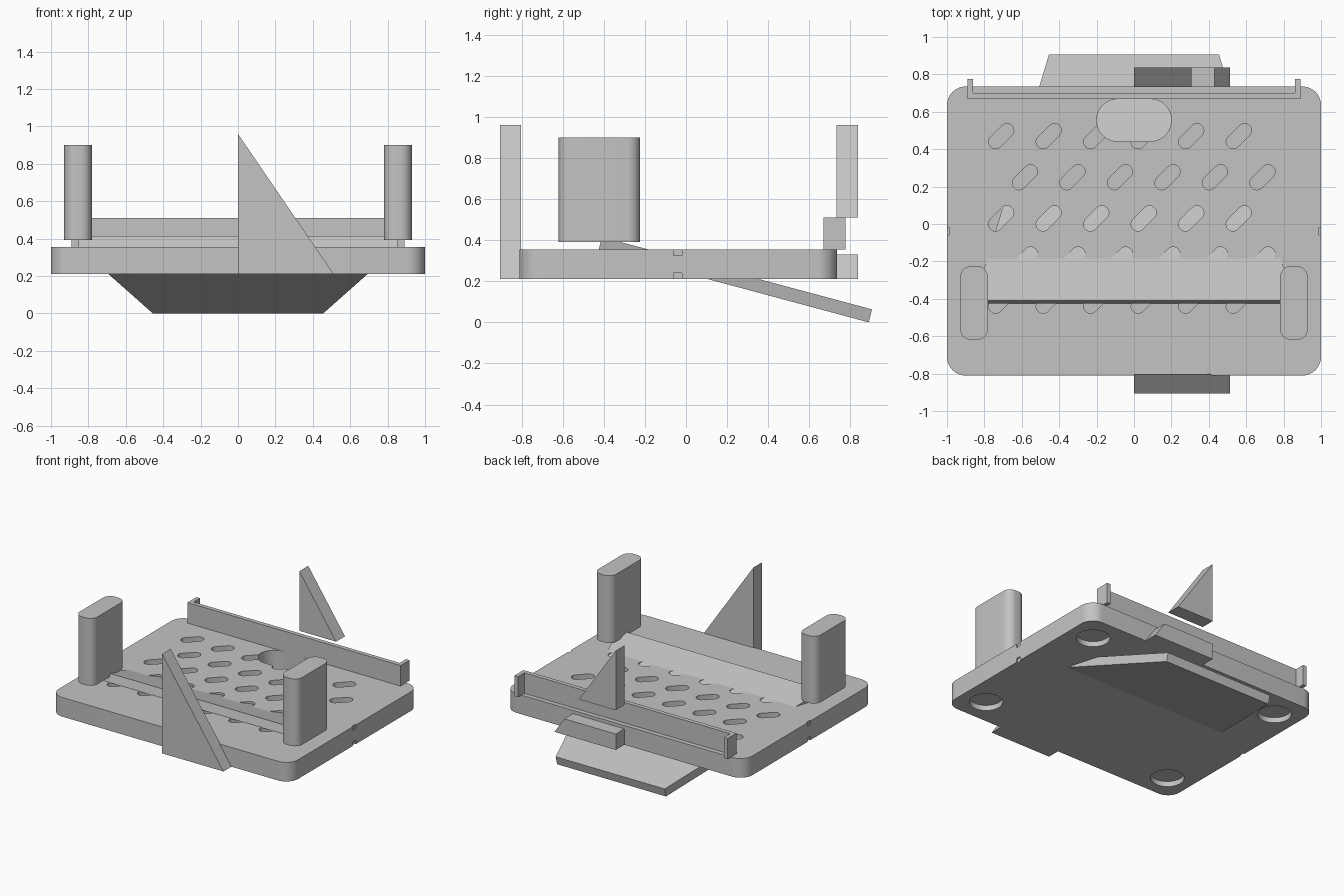
import bpy, bmesh, math
from mathutils import Matrix, Vector

cube = bpy.data.objects.get("Cube")
if cube:
    bpy.data.objects.remove(cube, do_unlink=True)

grey = bpy.data.materials.new("plain grey")
grey.use_nodes = True
COLOUR = (0.55, 0.55, 0.55, 1)
grey.diffuse_color = COLOUR
grey.node_tree.nodes["Principled BSDF"].inputs["Base Color"].default_value = COLOUR


def rounded(cx, cy, hx, hy, r, steps=10, turn=0):
    """Outline of a rounded rectangle."""
    rot = Matrix.Rotation(turn, 2)
    pts = []
    for q, (sx, sy) in enumerate([(1, 1), (-1, 1), (-1, -1), (1, -1)]):
        for i in range(steps + 1):
            a = math.pi / 2 * (q + i / steps)
            p = Vector((sx * (hx - r) + r * math.cos(a), sy * (hy - r) + r * math.sin(a)))
            pts.append(rot @ p + Vector((cx, cy)))
    return pts


def prism(bm, pts, lo, hi, axis="z"):
    """Extrude an outline along z, or an xz outline along y."""
    def place(p, d):
        return (p[0], p[1], d) if axis == "z" else (p[0], d, p[1])
    part = bmesh.new()
    face = part.faces.new([part.verts.new(place(p, lo)) for p in pts])
    ext = bmesh.ops.extrude_face_region(part, geom=[face])
    verts = [v for v in ext["geom"] if isinstance(v, bmesh.types.BMVert)]
    offset = (0, 0, hi - lo) if axis == "z" else (0, hi - lo, 0)
    bmesh.ops.translate(part, verts=verts, vec=offset)
    bmesh.ops.remove_doubles(part, verts=part.verts, dist=1e-5)
    bmesh.ops.recalc_face_normals(part, faces=part.faces)
    tmp = bpy.data.meshes.new("tmp")
    part.to_mesh(tmp)
    part.free()
    bm.from_mesh(tmp)
    bpy.data.meshes.remove(tmp)


def box(bm, x0, x1, y0, y1, z0, z1):
    prism(bm, [(x0, y0), (x1, y0), (x1, y1), (x0, y1)], z0, z1)


def finish(name, bm):
    mesh = bpy.data.meshes.new(name)
    bm.to_mesh(mesh)
    bm.free()
    mesh.materials.append(grey)
    ob = bpy.data.objects.new(name, mesh)
    bpy.context.collection.objects.link(ob)
    return ob


def smooth(ob):
    bpy.ops.object.select_all(action="DESELECT")
    ob.select_set(True)
    bpy.context.view_layer.objects.active = ob
    bpy.ops.object.shade_smooth_by_angle(angle=math.radians(30))


def cut(ob, name, bm):
    cutter = finish(name, bm)
    cutter.hide_render = True
    mod = ob.modifiers.new(name, "BOOLEAN")
    mod.operation, mod.solver, mod.object = "DIFFERENCE", "EXACT", cutter
    bpy.context.view_layer.objects.active = ob
    bpy.ops.object.modifier_apply(modifier=name)
    bpy.data.objects.remove(cutter, do_unlink=True)


BOTTOM, TOP = 0.21, 0.355
BACK, FRONT = 0.735, -0.81

# Base plate
bm = bmesh.new()
prism(bm, rounded(0, (BACK + FRONT) / 2, 1, (BACK - FRONT) / 2, 0.1), BOTTOM, TOP)
plate = finish("base_plate", bm)

# Staggered diagonal slots, blind
bm = bmesh.new()
for row in range(5):
    for col in range(6):
        x = -0.71 + 0.254 * col + 0.127 * (row % 2)
        prism(bm, rounded(x, 0.47 - 0.22 * row, 0.08, 0.037, 0.0369, 6, math.pi / 4),
              TOP - 0.08, TOP + 0.1)
cut(plate, "slots", bm)

# Oval opening through the plate
bm = bmesh.new()
prism(bm, rounded(0, 0.555, 0.2, 0.113, 0.1129), BOTTOM - 0.02, TOP + 0.1)
cut(plate, "oval_opening", bm)

# Round foot recesses below, small notches on the side edges
bm = bmesh.new()
for sx in (-1, 1):
    for y in (0.53, -0.61):
        prism(bm, rounded(sx * 0.81, y, 0.115, 0.115, 0.11499), BOTTOM - 0.1, BOTTOM + 0.04)
    xs = sorted((sx * 0.99, sx * 1.05))
    box(bm, *xs, -0.06, -0.02, TOP - 0.03, TOP + 0.05)
    box(bm, *xs, -0.06, -0.02, BOTTOM - 0.05, BOTTOM + 0.03)
cut(plate, "recesses", bm)
smooth(plate)

# Side pillars
for side, sx in (("left", 1), ("right", -1)):
    bm = bmesh.new()
    prism(bm, rounded(sx * 0.855, -0.422, 0.074, 0.198, 0.06), 0.392, 0.9)
    smooth(finish(side + "_pillar", bm))

# Tapered slab sloping back through the plate
bm = bmesh.new()
ends = [(0.853, -0.425, 0.353, -0.409, 0.415), (0.455, 0.889, 0, 0.905, 0.063)]
rings = []
for w, y0, z0, y1, z1 in ends:
    rings.append([bm.verts.new(p) for p in
                  ((-w, y0, z0), (w, y0, z0), (w, y1, z1), (-w, y1, z1))])
for i in range(4):
    j = (i + 1) % 4
    bm.faces.new((rings[0][i], rings[0][j], rings[1][j], rings[1][i]))
for ring in rings:
    bm.faces.new(ring)
bmesh.ops.recalc_face_normals(bm, faces=bm.faces)
finish("sloping_slab", bm)

# Back rail with end returns
bm = bmesh.new()
inner, outer = 0.86, 0.89
prism(bm, [(-outer, 0.668), (outer, 0.668), (outer, 0.775), (inner, 0.775),
           (inner, 0.7), (-inner, 0.7), (-inner, 0.775), (-outer, 0.775)], TOP, 0.51)
finish("back_rail", bm)

# Triangular fins: whole at the front, split in two at the back
PEAK, REACH = 0.96, 0.512


def fin(name, y0, y1, z0, z1):
    def slope(z):
        return REACH * (PEAK - z) / (PEAK - BOTTOM)
    pts = [(0, z0), (slope(z0), z0), (slope(z1), z1)]
    if z1 < PEAK:
        pts.append((0, z1))
    bm = bmesh.new()
    prism(bm, pts, y0, y1, "y")
    finish(name, bm)


fin("front_fin", -0.905, -0.803, BOTTOM, PEAK)
fin("back_fin_lower", 0.732, 0.838, BOTTOM, 0.33)
fin("back_fin_upper", 0.732, 0.838, 0.51, PEAK)
